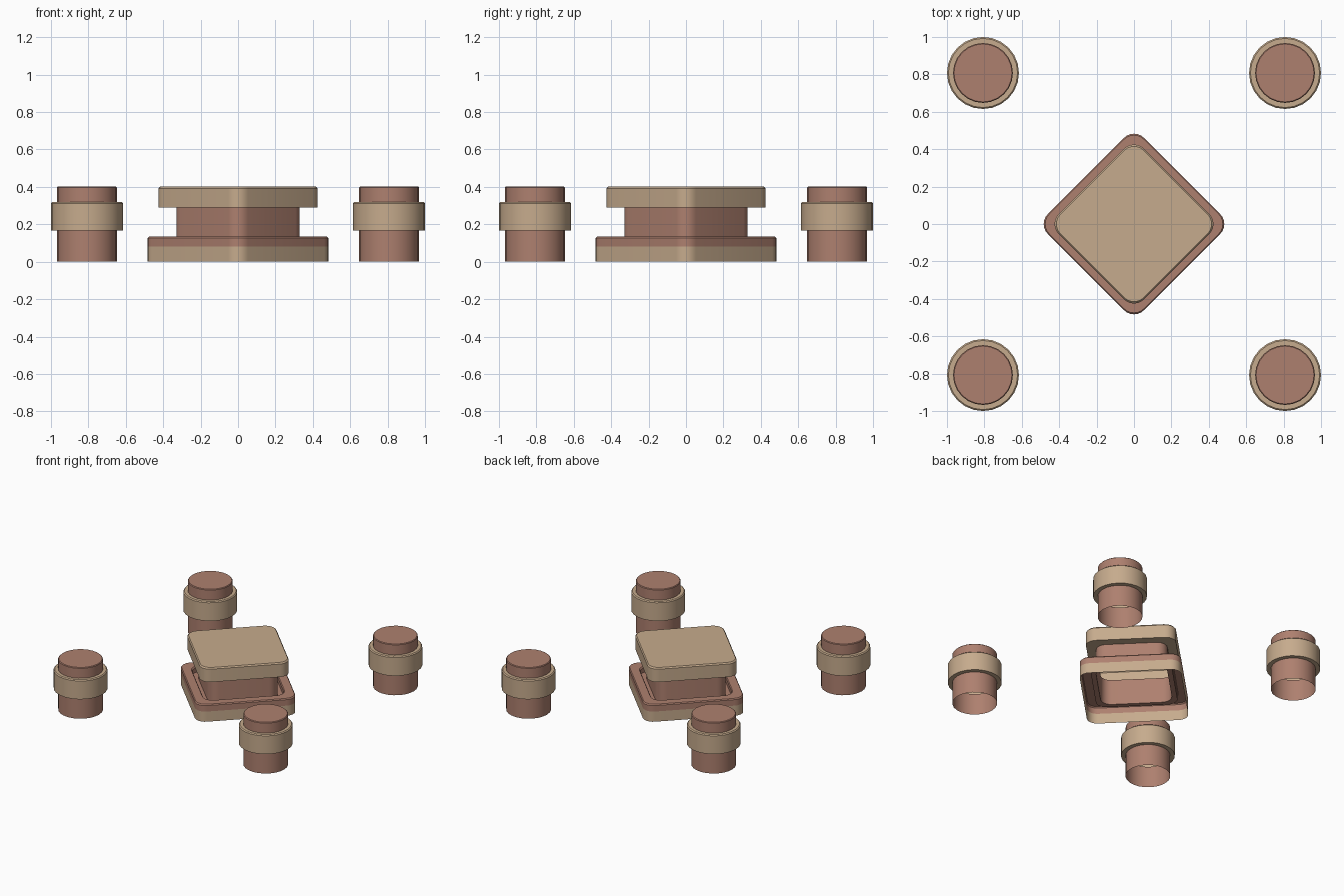
import bpy, bmesh, math

if "Cube" in bpy.data.objects:
    bpy.data.objects.remove(bpy.data.objects["Cube"])


def material(name, rgb):
    m = bpy.data.materials.new(name)
    m.diffuse_color = (*rgb, 1)
    m.use_nodes = True
    m.node_tree.nodes["Principled BSDF"].inputs["Base Color"].default_value = m.diffuse_color
    return m


TAN = material("tan", (0.565, 0.407, 0.266))
BROWN = material("brown", (0.423, 0.216, 0.159))


def circle(r, sides=24):
    return [(r * math.cos(2 * math.pi * i / sides), r * math.sin(2 * math.pi * i / sides))
            for i in range(sides)]


def diamond(extent, steps=6):
    # square standing on its corner, with rounded corners
    r = 0.075
    pts = []
    for k in range(4):
        mid = k * math.pi / 2
        cx, cy = (extent - r) * math.cos(mid), (extent - r) * math.sin(mid)
        for i in range(steps + 1):
            a = mid - math.pi / 4 + i / steps * math.pi / 2
            pts.append((cx + r * math.cos(a), cy + r * math.sin(a)))
    return pts


def shell(name, outline, profile, mat, at=(0, 0), cap=False, lower=None):
    """Skin an outline through (size, z) steps; lower = (z, material) for a painted band."""
    bm = bmesh.new()
    loops = [[bm.verts.new((x, y, z)) for x, y in outline(s)] for s, z in profile]
    for a, b in zip(loops, loops[1:]):
        n = len(a)
        for i in range(n):
            j = (i + 1) % n
            bm.faces.new((a[i], a[j], b[j], b[i]))
    if cap:
        bm.faces.new(loops[-1])
    if lower:
        for f in bm.faces:
            f.material_index = int(max(v.co.z for v in f.verts) <= lower[0] + 1e-4
                                   and abs(f.normal.z) < 0.5)
    me = bpy.data.meshes.new(name)
    bm.to_mesh(me)
    bm.free()
    me.materials.append(mat)
    if lower:
        me.materials.append(lower[1])
    ob = bpy.data.objects.new(name, me)
    ob.location = (*at, 0)
    bpy.context.collection.objects.link(ob)
    bpy.ops.object.select_all(action='DESELECT')
    ob.select_set(True)
    bpy.context.view_layer.objects.active = ob
    bpy.ops.object.shade_smooth_by_angle(angle=math.radians(30))
    return ob


# Central pedestal: open-bottomed base, neck and overhanging cap
shell("base_band", diamond, [(0.483, 0), (0.483, 0.08)], TAN)
shell("base_rim", diamond,
      [(0.483, 0.08), (0.483, 0.127), (0.475, 0.135), (0.39, 0.135), (0.382, 0.127),
       (0.382, 0.09), (0.33, 0.09)], BROWN)
shell("neck", diamond, [(0.33, 0.09), (0.33, 0.29)], BROWN)
shell("cap", diamond,
      [(0.33, 0.29), (0.425, 0.29), (0.425, 0.392), (0.415, 0.402)], TAN, cap=True)

# Four corner posts, each an open tube with a collar and a closed top
for sx in (-1, 1):
    for sy in (-1, 1):
        at = (sx * 0.8075, sy * 0.8075)
        tag = ("left" if sx < 0 else "right") + ("_front" if sy < 0 else "_back")
        shell("post_tube_" + tag, circle, [(0.16, 0), (0.16, 0.168)], BROWN, at)
        shell("post_collar_" + tag, circle,
              [(0.16, 0.168), (0.1925, 0.168), (0.1925, 0.312), (0.185, 0.319), (0.16, 0.319)],
              TAN, at)
        shell("post_top_" + tag, circle,
              [(0.16, 0.319), (0.16, 0.397), (0.155, 0.402)], BROWN, at, cap=True)
